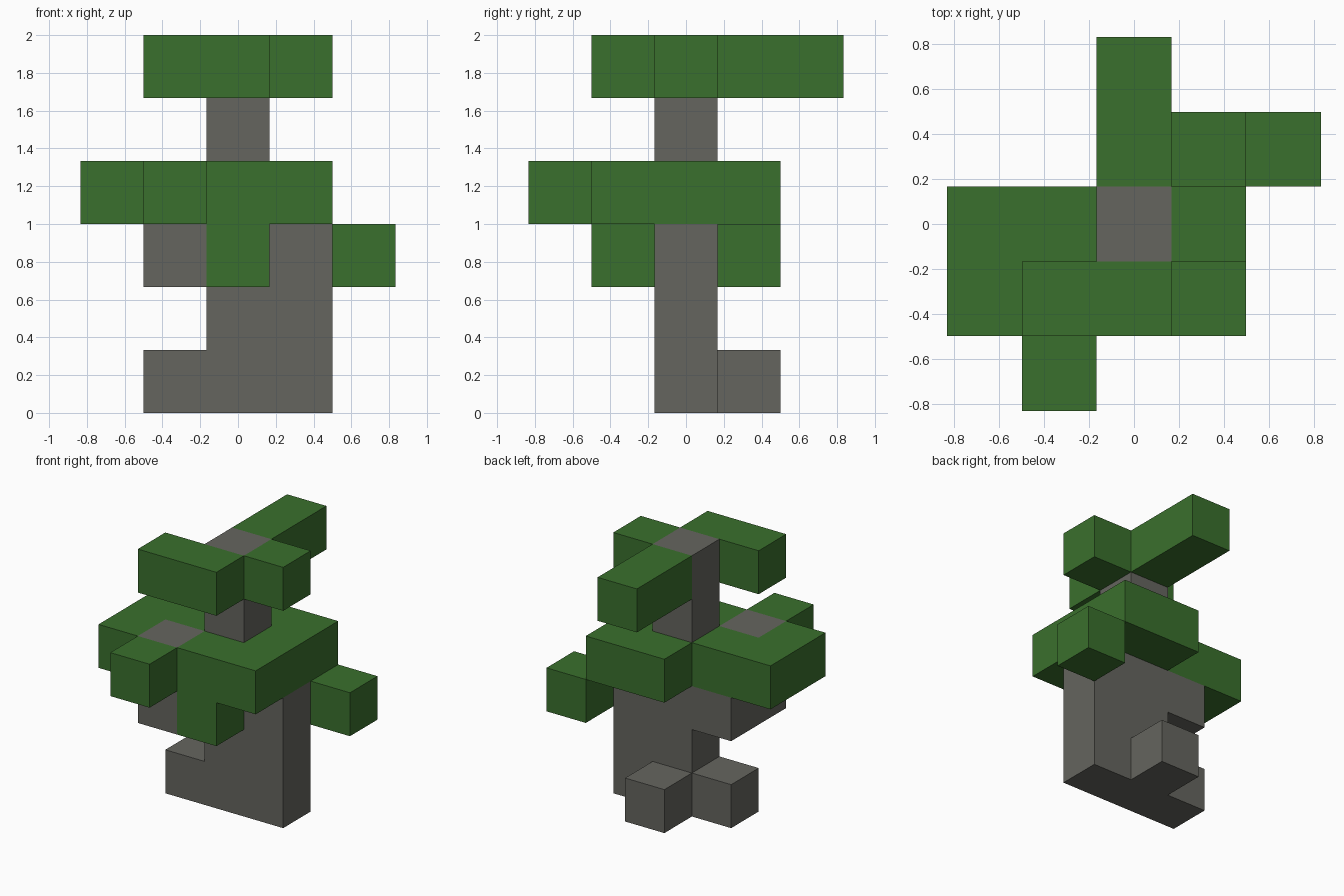
import bpy
import bmesh
from mathutils import Vector

old = bpy.data.objects.get("Cube")
if old:
    bpy.data.objects.remove(old, do_unlink=True)

UNIT = 1 / 3  # edge of one block


def make_material(name, rgb):
    mat = bpy.data.materials.new(name)
    mat.use_nodes = True
    color = (*rgb, 1)
    mat.diffuse_color = color
    mat.node_tree.nodes["Principled BSDF"].inputs["Base Color"].default_value = color
    return mat


bark = make_material("bark grey", (0.130, 0.130, 0.114))
leaf = make_material("leaf green", (0.042, 0.162, 0.026))

# Floor plans from the ground up, back row first: T trunk, B branch, R root, L leaves
LAYERS = [
    (".....", "..R..", ".RTT.", ".....", "....."),
    (".....", ".....", "..TT.", ".....", "....."),
    (".....", "....L", ".BTT.", ".BL..", "....."),
    (".....", "..LL.", "LLTL.", "LBLL.", ".L..."),
    (".....", ".....", "..T..", ".....", "....."),
    ("..L..", "..L..", "..TL.", ".LL..", "....."),
]

blocks = {}
for z, plan in enumerate(LAYERS):
    for row, line in enumerate(plan):
        for col, kind in enumerate(line):
            if kind != ".":
                blocks[(col - 2, 2 - row, z)] = kind


def build_part(name, cells, mat):
    """Join blocks into one solid, leaving out the faces hidden between blocks."""
    bm = bmesh.new()
    for cell in cells:
        centre = Vector(cell) + Vector((0, 0, 0.5))
        for axis in range(3):
            for sign in (-1, 1):
                normal = Vector((0, 0, 0))
                normal[axis] = sign
                if tuple(int(a + b) for a, b in zip(cell, normal)) in blocks:
                    continue
                u = Vector((0, 0, 0))
                u[(axis + 1) % 3] = 0.5
                v = normal.cross(u)
                mid = centre + normal * 0.5
                corners = (mid - u - v, mid + u - v, mid + u + v, mid - u + v)
                bm.faces.new([bm.verts.new(c * UNIT) for c in corners])
    bmesh.ops.remove_doubles(bm, verts=bm.verts, dist=0.001)
    mesh = bpy.data.meshes.new(name)
    bm.to_mesh(mesh)
    bm.free()
    mesh.materials.append(mat)
    obj = bpy.data.objects.new(name, mesh)
    bpy.context.collection.objects.link(obj)


def select(kind, levels):
    return [c for c, k in blocks.items() if k == kind and c[2] in levels]


# Wood
everywhere = range(len(LAYERS))
build_part("trunk", select("T", everywhere), bark)
build_part("branch", select("B", everywhere), bark)
build_part("roots", select("R", everywhere), bark)

# Foliage
build_part("low_leaves", select("L", [2]), leaf)
build_part("middle_leaves", select("L", [3]), leaf)
build_part("top_leaves", select("L", [5]), leaf)
